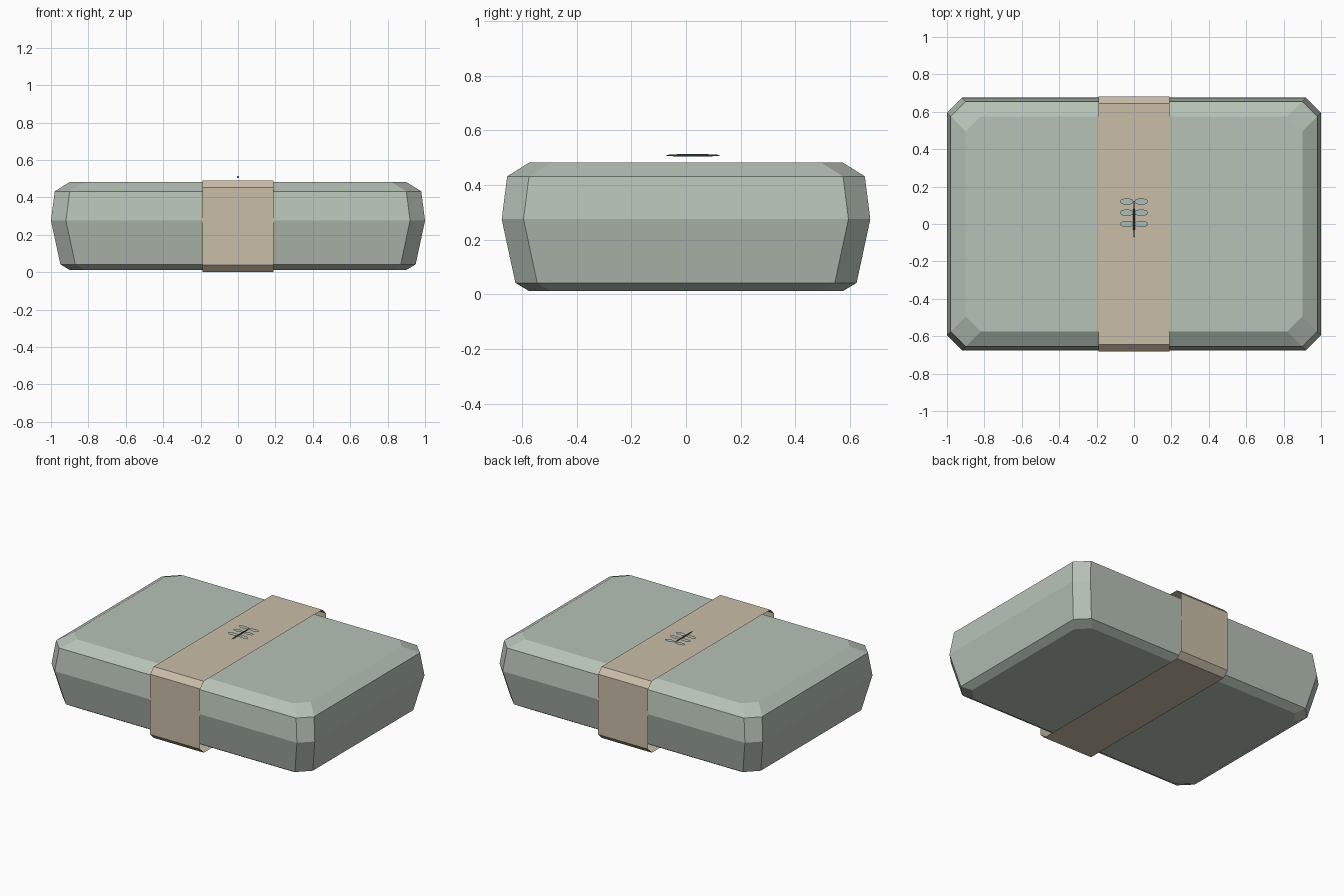
import bpy, bmesh, math

if "Cube" in bpy.data.objects:
    bpy.data.objects.remove(bpy.data.objects["Cube"])


def material(name, rgb):
    m = bpy.data.materials.new(name)
    m.diffuse_color = (*rgb, 1)
    m.use_nodes = True
    m.node_tree.nodes["Principled BSDF"].inputs["Base Color"].default_value = m.diffuse_color
    return m


SAGE = material("sage green", (0.47, 0.54, 0.47))
PAPER = material("kraft paper", (0.59, 0.51, 0.39))
LEAF = material("soft leaf green", (0.41, 0.52, 0.47))
STEM = material("dark stem green", (0.07, 0.12, 0.10))


def finish(bm, name, mat):
    bmesh.ops.recalc_face_normals(bm, faces=bm.faces)
    mesh = bpy.data.meshes.new(name)
    bm.to_mesh(mesh)
    bm.free()
    mesh.materials.append(mat)
    obj = bpy.data.objects.new(name, mesh)
    bpy.context.collection.objects.link(obj)
    return obj


def octagon(hx, hy, cut):
    """Rectangle outline with its four corners cut off."""
    x, y = hx - cut, hy - cut
    return [(hx, -y), (hx, y), (x, hy), (-x, hy),
            (-hx, y), (-hx, -y), (-x, -hy), (x, -hy)]


def loft(bm, loops, caps=True):
    rings = [[bm.verts.new(p) for p in loop] for loop in loops]
    n = len(rings[0])
    for a, b in zip(rings, rings[1:]):
        for i in range(n):
            j = (i + 1) % n
            bm.faces.new((a[i], a[j], b[j], b[i]))
    if caps:
        bm.faces.new(rings[0])
        bm.faces.new(rings[-1])


# Box: stacked cut-corner outlines, widest at the lid line
LEVELS = [(0.90, 0.575, 0.012), (0.95, 0.625, 0.042), (1.0, 0.675, 0.275),
          (0.98, 0.655, 0.432), (0.90, 0.575, 0.482)]
bm = bmesh.new()
loft(bm, [[(x, y, z) for x, y in octagon(hx, hy, 0.08)] for hx, hy, z in LEVELS])
finish(bm, "lunch_box", SAGE)

# Paper sleeve: open tube wrapped around the middle
bm = bmesh.new()
profile = octagon(0.681, 0.245, 0.038)
loft(bm, [[(x, y, z + 0.245) for y, z in profile] for x in (-0.19, 0.19)], caps=False)
# the open tube must face outward
sleeve = finish(bm, "paper_sleeve", PAPER)
if any(p.normal.z < 0 for p in sleeve.data.polygons if p.center.z > 0.48):
    sleeve.data.flip_normals()

# Sprig stem: slender spindle above the sleeve
bm = bmesh.new()
bmesh.ops.create_uvsphere(bm, u_segments=8, v_segments=8, radius=1)
for v in bm.verts:
    x, y, z = v.co
    v.co = (0.005 * x, 0.025 + 0.1 * z, 0.509 + 0.005 * y)
finish(bm, "sprig_stem", STEM)

# Sprig leaves: three pairs of flat ovals
bm = bmesh.new()
for y in (0.0, 0.06, 0.12):
    for side in (-1, 1):
        ring = [bm.verts.new((side * 0.039 + 0.037 * math.cos(a), y + 0.018 * math.sin(a), 0.509))
                for a in (k * math.tau / 10 for k in range(10))]
        bm.faces.new(ring)
leaves = finish(bm, "sprig_leaves", LEAF)
for p in leaves.data.polygons:
    if p.normal.z < 0:
        p.flip()
